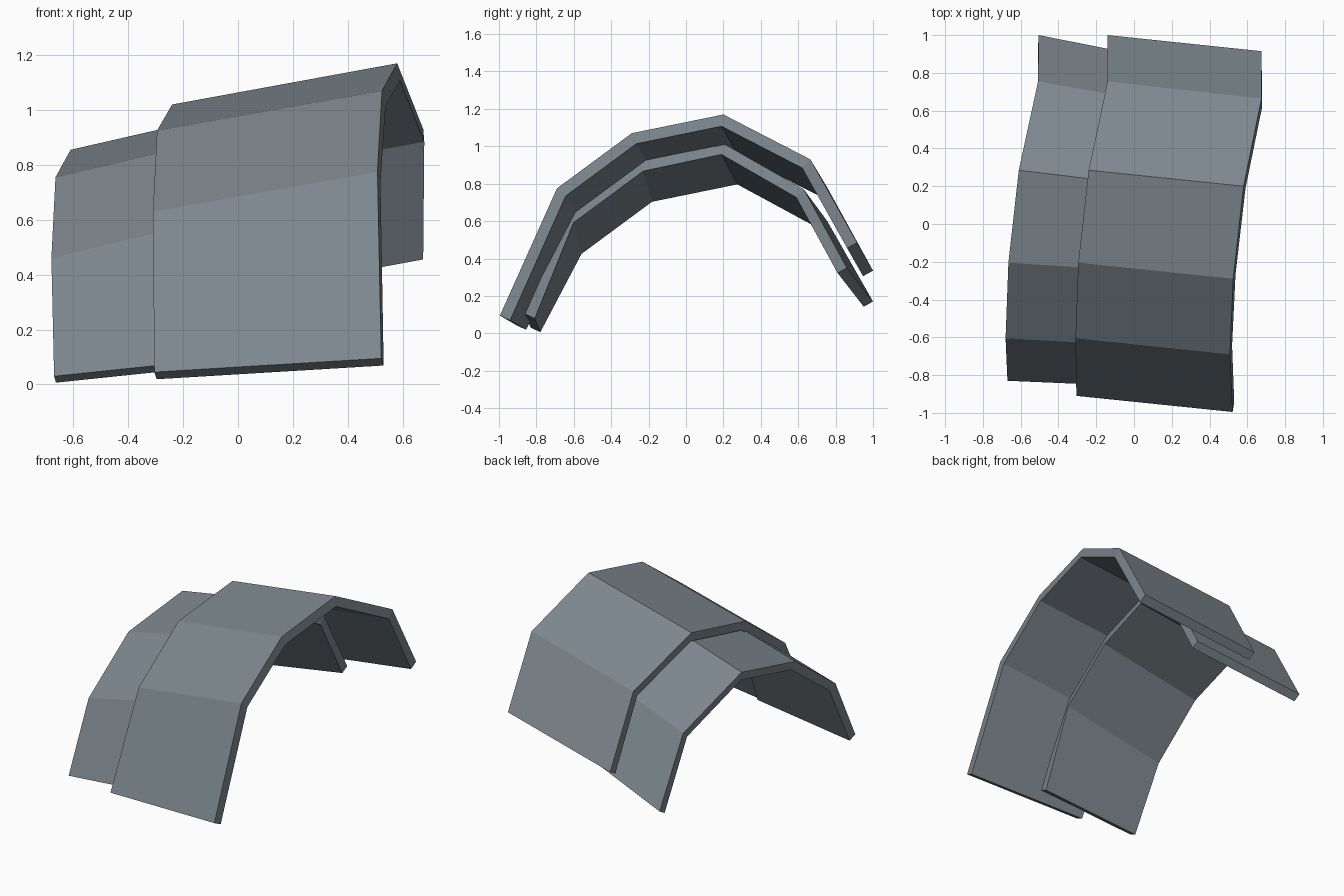
import bpy

# single grey-blue steel colour
steel = bpy.data.materials.new("blue grey steel")
steel.diffuse_color = (0.20, 0.238, 0.265, 1)


def arched_plate(name, left, right, thickness):
    """Loft a faceted arch between two outer profiles, then thicken it inward."""
    n = len(left)
    faces = [(i, i + n, i + n + 1, i + 1) for i in range(n - 1)]
    mesh = bpy.data.meshes.new(name)
    mesh.from_pydata(left + right, [], faces)
    mesh.materials.append(steel)
    obj = bpy.data.objects.new(name, mesh)
    bpy.context.collection.objects.link(obj)
    mod = obj.modifiers.new("thickness", "SOLIDIFY")
    mod.thickness = thickness
    mod.offset = -1
    mod.use_even_offset = True
    return obj


# large upper plate, overlapping the lower one
arched_plate(
    "upper_plate",
    [(-0.305, -0.91, 0.045), (-0.31, -0.605, 0.63), (-0.295, -0.205, 0.925),
     (-0.24, 0.285, 1.02), (-0.14, 0.755, 0.78), (-0.14, 1.0, 0.335)],
    [(0.522, -0.995, 0.095), (0.508, -0.69, 0.775), (0.525, -0.29, 1.07),
     (0.58, 0.20, 1.17), (0.675, 0.665, 0.93), (0.675, 0.915, 0.485)],
    0.061)

# smaller lower plate, tucked underneath
arched_plate(
    "lower_plate",
    [(-0.67, -0.83, 0.03), (-0.68, -0.605, 0.46), (-0.665, -0.205, 0.755),
     (-0.61, 0.285, 0.855), (-0.508, 0.755, 0.60), (-0.505, 1.0, 0.17)],
    [(0.03, -0.86, 0.103), (0.02, -0.645, 0.63), (0.035, -0.25, 0.92),
     (0.09, 0.20, 1.015), (0.195, 0.63, 0.77), (0.205, 0.86, 0.35)],
    0.057)
